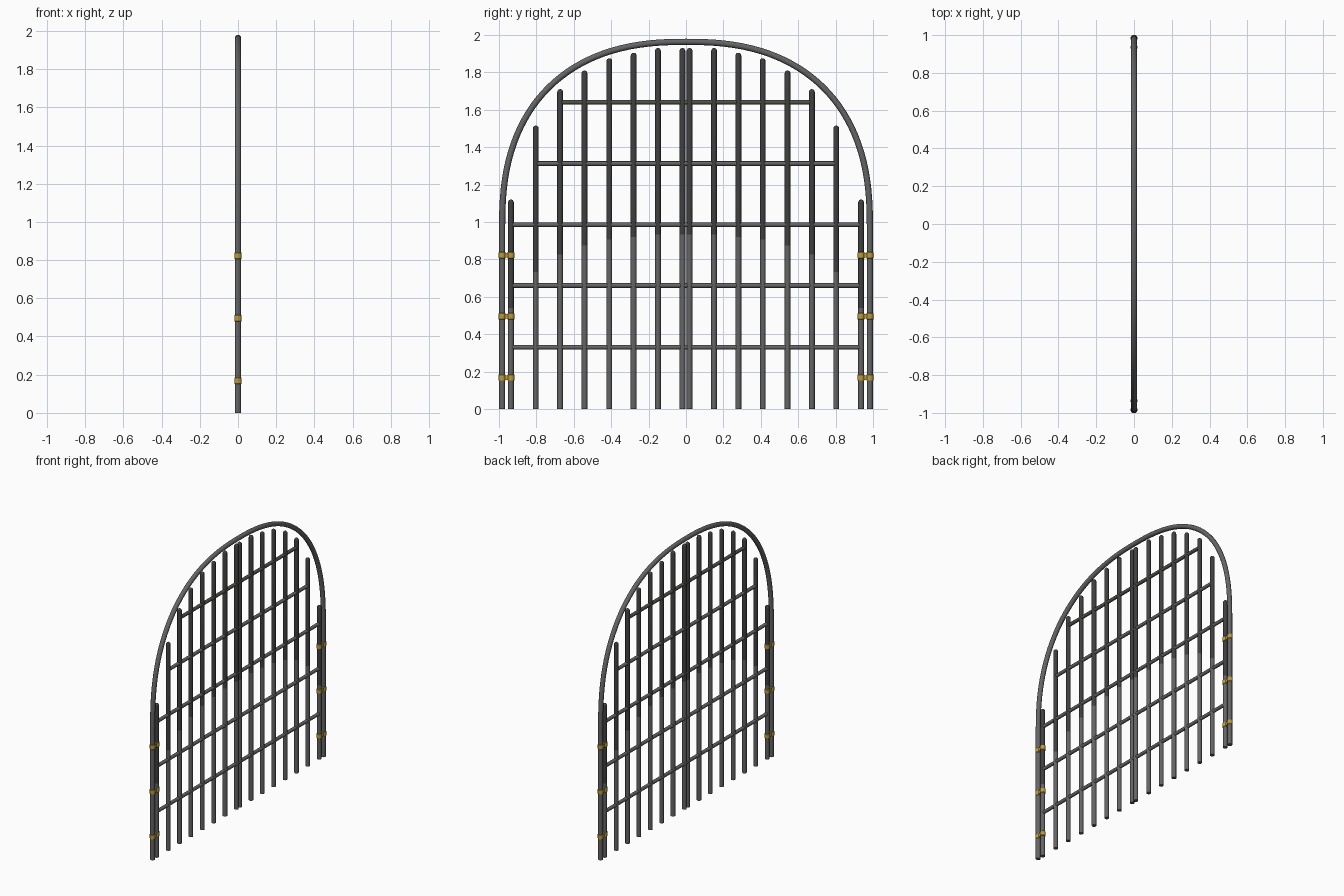
import bpy, bmesh, math
from mathutils import Matrix, Vector

if "Cube" in bpy.data.objects:
    bpy.data.objects.remove(bpy.data.objects["Cube"])


def mat(name, c):
    m = bpy.data.materials.new(name)
    m.diffuse_color = (*c, 1)
    m.use_nodes = True
    m.node_tree.nodes["Principled BSDF"].inputs["Base Color"].default_value = m.diffuse_color
    return m


GREY = mat("iron grey", (0.13, 0.13, 0.13))
DARK = mat("dark iron", (0.05, 0.05, 0.052))
OLIVE = mat("dull iron", (0.085, 0.085, 0.07))
GOLD = mat("brass", (0.50, 0.33, 0.045))
SIDES = 12


def finish(name, bm, mats):
    bmesh.ops.recalc_face_normals(bm, faces=bm.faces)
    me = bpy.data.meshes.new(name)
    bm.to_mesh(me)
    bm.free()
    for m in mats:
        me.materials.append(m)
    ob = bpy.data.objects.new(name, me)
    bpy.context.collection.objects.link(ob)
    bpy.context.view_layer.objects.active = ob
    ob.select_set(True)
    bpy.ops.object.shade_smooth_by_angle(angle=math.radians(40))
    ob.select_set(False)
    return ob


def lathe(bm, profile, y, split=None):
    """Round solid about the vertical line at y; faces above split use slot 1."""
    rings = [[bm.verts.new((r * math.cos(2 * math.pi * i / SIDES),
                            y + r * math.sin(2 * math.pi * i / SIDES), z))
              for i in range(SIDES)] for r, z in profile]
    for a, b in zip(rings, rings[1:]):
        for i in range(SIDES):
            j = (i + 1) % SIDES
            bm.faces.new((a[i], a[j], b[j], b[i]))
    bm.faces.new(rings[0][::-1])
    bm.faces.new(rings[-1])
    if split is not None:
        for f in bm.faces:
            f.material_index = int(f.calc_center_median().z > split)


# Outer frame: two posts joined by a squarish arch
W, SPRING, RISE, N = 0.983, 0.98, 0.983, 2.4
pts = [(-W, 0), (-W, 0.5)]
STEPS = 64
for i in range(STEPS + 1):
    t = math.pi * (1 - i / STEPS)
    c, s = math.cos(t), max(0.0, math.sin(t))
    pts.append((math.copysign(abs(c) ** (2 / N), c) * W, SPRING + RISE * s ** (2 / N)))
pts += [(W, 0.5), (W, 0)]
cu = bpy.data.curves.new("arched_frame", 'CURVE')
cu.dimensions = '3D'
cu.bevel_depth = 0.0165
cu.bevel_resolution = 4
cu.use_fill_caps = True
sp = cu.splines.new('POLY')
sp.points.add(len(pts) - 1)
for p, (y, z) in zip(sp.points, pts):
    p.co = (0, y, z, 1)
cu.materials.append(GREY)
frame = bpy.data.objects.new("arched_frame", cu)
bpy.context.collection.objects.link(frame)

# Upright bars with domed tops, dark upper half, mirrored for both leaves
R = 0.0155
uprights = [(0.019, 1.93), (0.15, 1.93), (0.28, 1.905), (0.41, 1.875),
            (0.543, 1.81), (0.673, 1.71), (0.803, 1.515), (0.936, 1.12)]
for side, label in ((-1, "left"), (1, "right")):
    for k, (y, h) in enumerate(uprights):
        split = 0.483 * h
        prof = [(R, 0), (R, split), (R, h - R)]
        prof += [(R * math.cos(a), h - R + R * math.sin(a))
                 for a in (math.radians(d) for d in (25, 50, 75))]
        bm = bmesh.new()
        lathe(bm, prof, side * y, split)
        finish(f"{label}_upright_{k + 1}", bm, [GREY, DARK])

# Cross rails
for k, (z, half) in enumerate([(0.33, 0.936), (0.66, 0.936), (0.985, 0.936),
                               (1.312, 0.803), (1.64, 0.673)]):
    bm = bmesh.new()
    bmesh.ops.create_cone(bm, cap_ends=True, segments=SIDES, radius1=0.0125,
                          radius2=0.0125, depth=2 * half,
                          matrix=Matrix.Translation((0, 0, z))
                          @ Matrix.Rotation(math.pi / 2, 4, 'X'))
    finish(f"cross_rail_{k + 1}", bm, [OLIVE if k == 4 else GREY])

# Brass hinges: two collars and a small link
for side, label in ((-1, "left"), (1, "right")):
    for k, z in enumerate((0.168, 0.495, 0.822)):
        bm = bmesh.new()
        for y in (0.936, W):
            lathe(bm, [(0.0165, z - 0.017), (0.019, z - 0.0145),
                       (0.019, z + 0.0145), (0.0165, z + 0.017)], side * y)
        bmesh.ops.create_cube(bm, size=1, matrix=Matrix.Translation(
            (0, side * (0.936 + W) / 2, z)) @ Matrix.Diagonal(Vector((0.02, 0.03, 0.024, 1))))
        finish(f"{label}_hinge_{k + 1}", bm, [GOLD])
